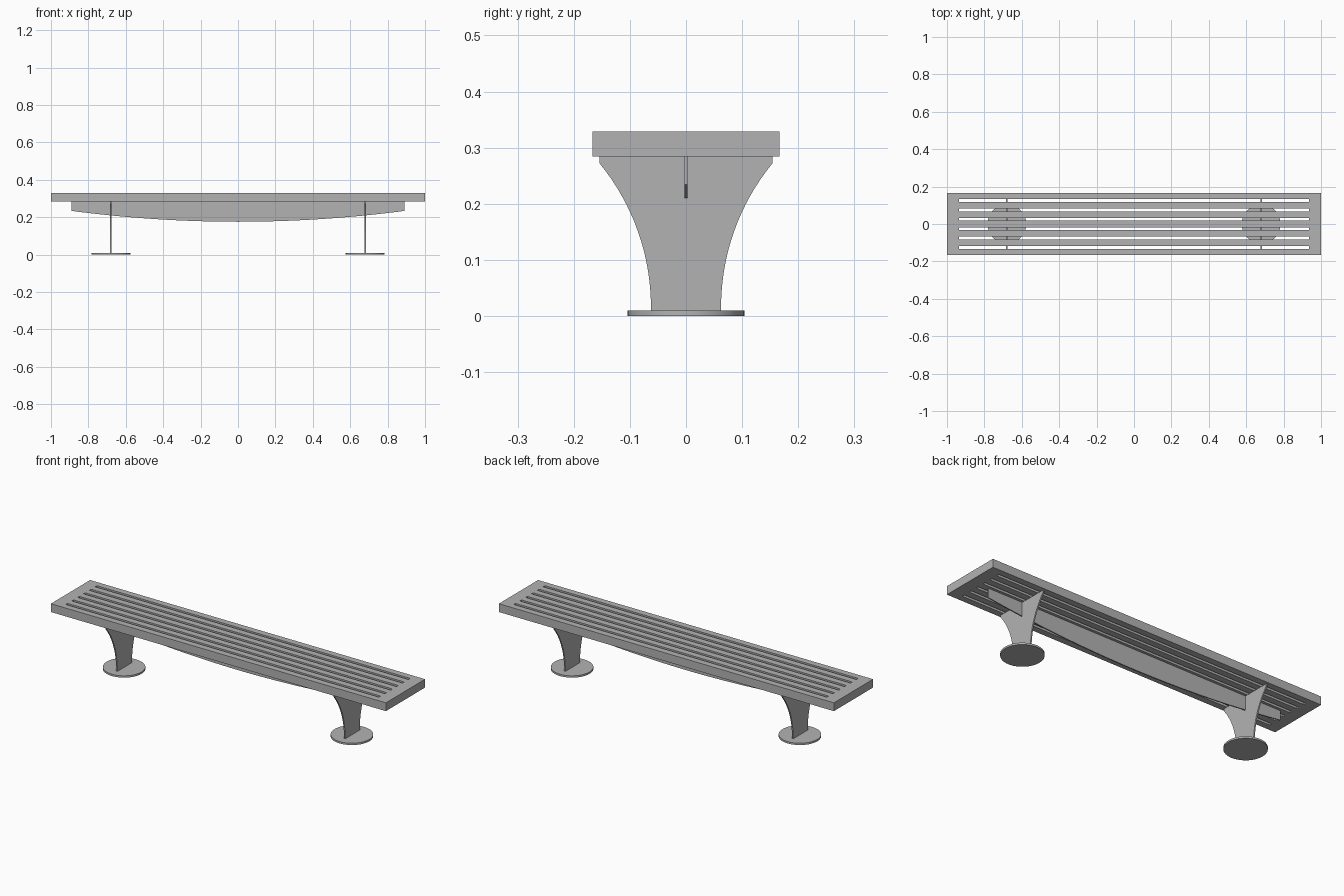
import bpy
import bmesh
import math
from mathutils import Vector

default = bpy.data.objects.get("Cube")
if default:
    bpy.data.objects.remove(default)

SEAT_TOP, SEAT_BOTTOM = 0.329, 0.284
LEG_X = 0.68
BASE_TOP = 0.01

metal = bpy.data.materials.new("grey metal")
metal.use_nodes = True
grey = (0.45, 0.45, 0.45, 1)
metal.diffuse_color = grey
metal.node_tree.nodes["Principled BSDF"].inputs["Base Color"].default_value = grey


def add_object(name, bm):
    mesh = bpy.data.meshes.new(name)
    bm.to_mesh(mesh)
    bm.free()
    mesh.materials.append(metal)
    obj = bpy.data.objects.new(name, mesh)
    bpy.context.collection.objects.link(obj)
    return obj


def add_plate(name, outline, across):
    """Closed plate: the outline repeated at either end of the vector across."""
    bm = bmesh.new()
    offset = Vector(across) / 2
    near = [bm.verts.new(Vector(p) - offset) for p in outline]
    far = [bm.verts.new(Vector(p) + offset) for p in outline]
    bm.faces.new(near)
    bm.faces.new(far[::-1])
    for i in range(len(near)):
        bm.faces.new((near[i - 1], near[i], far[i], far[i - 1]))
    bmesh.ops.recalc_face_normals(bm, faces=bm.faces[:])
    add_object(name, bm)


# Slotted seat: a grid of cells with the slot cells left out
slot_half = 0.0075
ys = [-0.167]
for i in range(6):
    centre = (i - 2.5) * 0.05
    ys += [centre - slot_half, centre + slot_half]
ys.append(0.167)
xs = [-1, -0.935, 0.935, 1]
bm = bmesh.new()
rows = [[bm.verts.new((x, y, SEAT_TOP)) for x in xs] for y in ys]
for j in range(len(ys) - 1):
    for i in range(3):
        is_slot = i == 1 and j % 2 == 1
        if not is_slot:
            bm.faces.new((rows[j][i], rows[j][i + 1], rows[j + 1][i + 1], rows[j + 1][i]))
seat = add_object("slotted_seat", bm)
solid = seat.modifiers.new("thickness", "SOLIDIFY")
solid.thickness = SEAT_TOP - SEAT_BOTTOM
solid.offset = -1

# Bowed spine under the seat
half, steps = 0.89, 32
outline = [(half, 0, SEAT_BOTTOM), (-half, 0, SEAT_BOTTOM)]
for i in range(steps + 1):
    t = 2 * i / steps - 1
    outline.append((half * t, 0, 0.176 + 0.058 * t * t))
add_plate("spine", outline, (0, 0.006, 0))

# Flared legs on round base plates
foot, flare, arc_start, arc_end = 0.0625, 0.154, 0.016, 0.272
rise, run = arc_end - arc_start, flare - foot
radius = (run ** 2 + rise ** 2) / (2 * run)
sweep = math.asin(rise / radius)
side = [(foot, BASE_TOP)]
for i in range(17):
    a = sweep * i / 16
    side.append((foot + radius * (1 - math.cos(a)), arc_start + radius * math.sin(a)))
side.append((flare, SEAT_BOTTOM))
profile = side + [(-y, z) for y, z in reversed(side)]

for label, x in (("left", LEG_X), ("right", -LEG_X)):
    add_plate(label + "_leg", [(x, y, z) for y, z in profile], (0.007, 0, 0))
    bpy.ops.mesh.primitive_cylinder_add(
        vertices=48, radius=0.104, depth=BASE_TOP, location=(x, 0, BASE_TOP / 2))
    base = bpy.context.object
    base.name = label + "_base_plate"
    base.data.materials.append(metal)
    bpy.ops.object.shade_smooth_by_angle(angle=math.radians(30))
